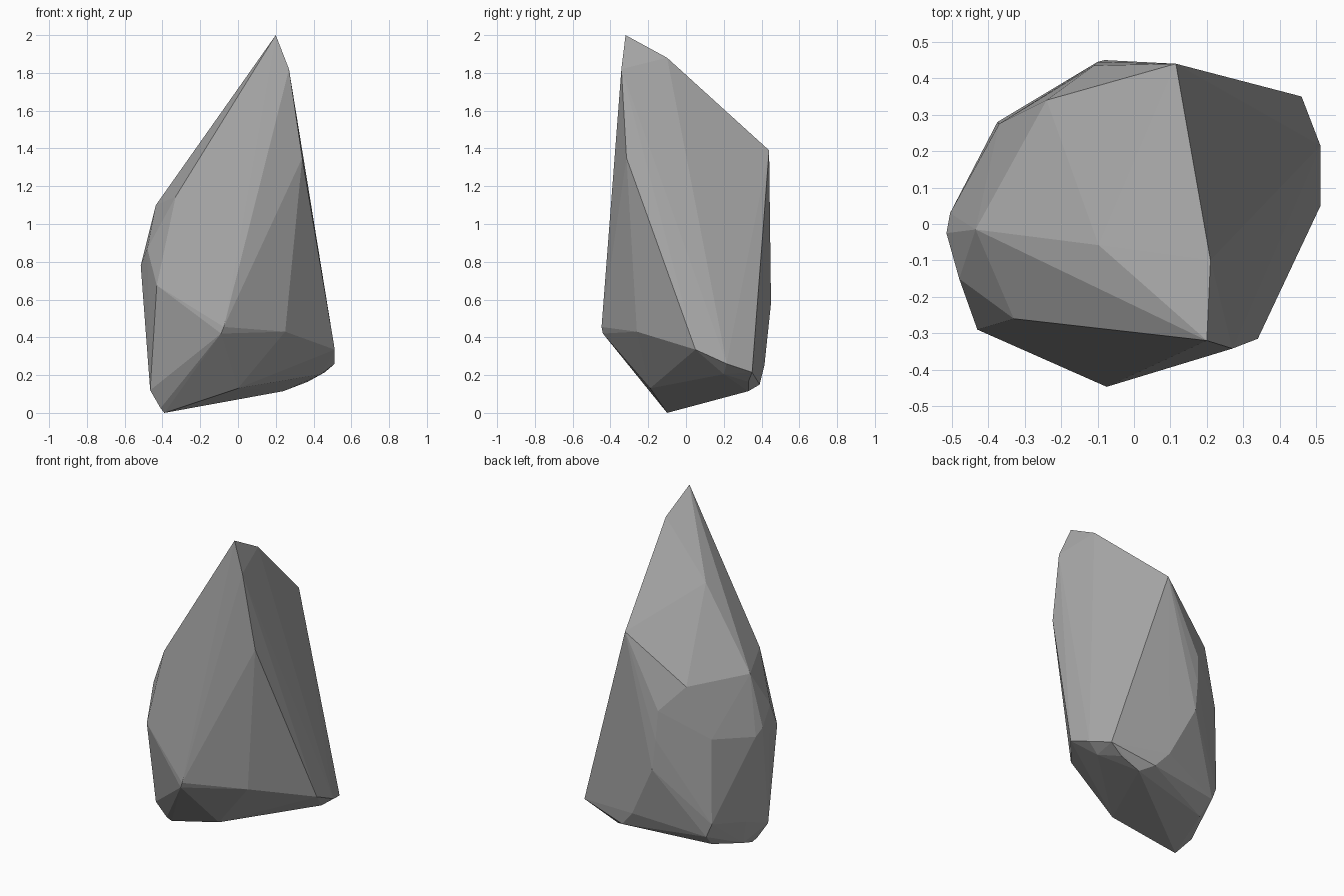
import bpy, bmesh

# Chiselled corners of the boulder, grouped from top to bottom
tip = [(.2, -.32, 2), (.21, -.1, 1.88), (.27, -.342, 1.82),
       (.115, .44, 1.39), (.34, -.315, 1.35)]
shoulder = [(-.097, -.058, 1.565), (-.33, -.26, 1.145), (-.435, -.015, 1.1),
            (-.24, .34, 1.1), (-.11, .435, .95), (-.48, -.15, .87)]
waist = [(-.515, -.025, .78), (-.505, .03, .74), (-.37, .275, .78),
         (-.1, .445, .77), (-.43, -.29, .675), (-.08, .45, .58),
         (-.075, -.447, .455), (-.09, -.44, .42), (.25, -.26, .43),
         (.512, .05, .335)]
base = [(.512, .215, .26), (.46, .35, .215), (.083, .415, .25),
        (.17, .39, .15), (.24, .33, .115), (.37, .33, .165),
        (.44, .2, .205), (-.375, .28, .25), (-.34, .285, .165),
        (-.32, .2, .083), (-.45, .05, .2), (-.41, .02, .045),
        (-.465, -.15, .12), (-.41, -.12, .025), (-.39, -.1, 0),
        (0, -.19, .13)]

# Boulder: convex shell stretched over the corners
bm = bmesh.new()
for p in tip + shoulder + waist + base:
    bm.verts.new(p)
bmesh.ops.convex_hull(bm, input=bm.verts[:])
bmesh.ops.delete(bm, geom=[v for v in bm.verts if not v.link_faces], context='VERTS')
bmesh.ops.recalc_face_normals(bm, faces=bm.faces[:])

mesh = bpy.data.meshes.new("boulder")
bm.to_mesh(mesh)
bm.free()
boulder = bpy.data.objects.new("boulder", mesh)
bpy.context.collection.objects.link(boulder)

# Stone colour
stone = bpy.data.materials.new("grey stone")
stone.diffuse_color = (.4, .4, .4, 1)
mesh.materials.append(stone)
